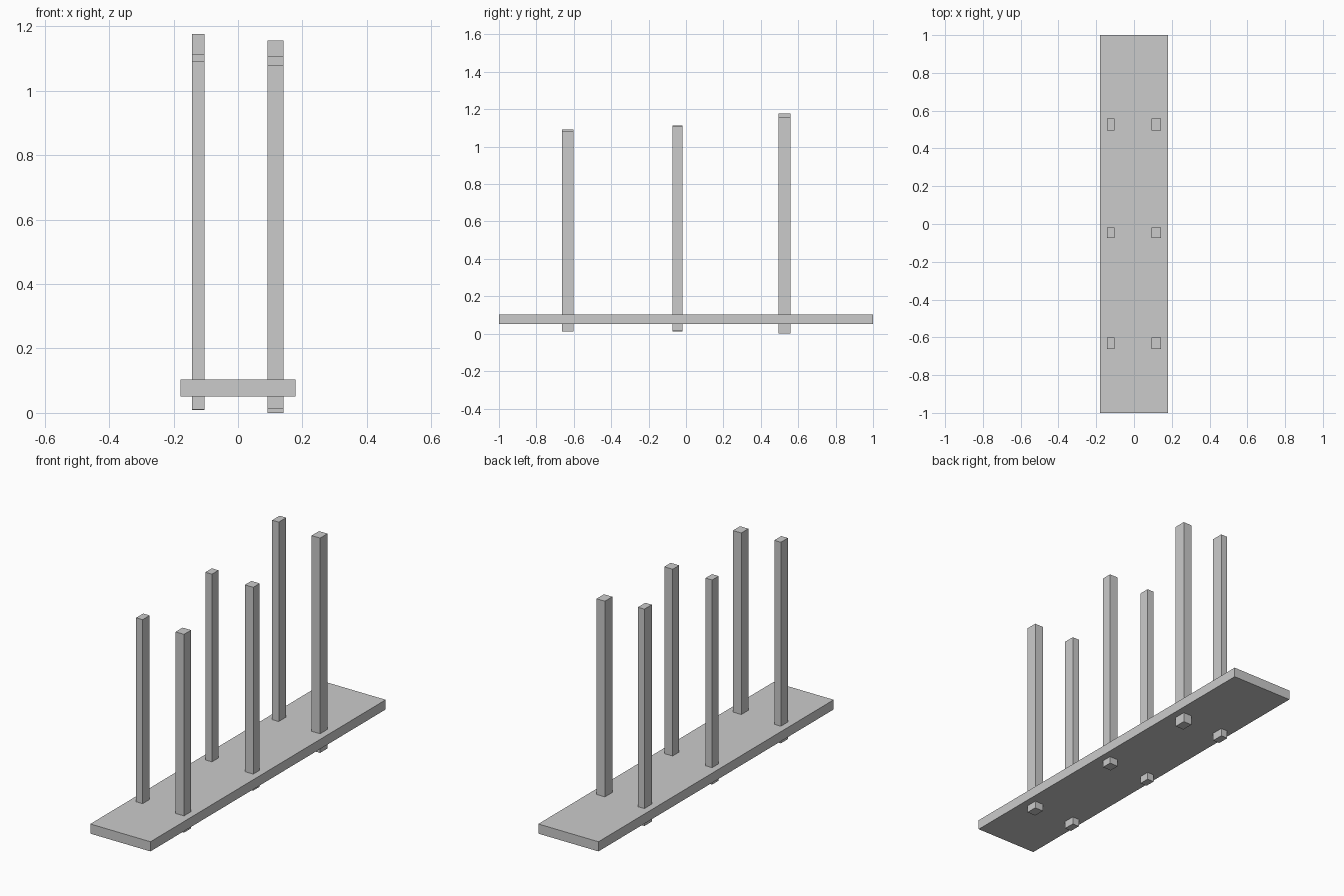
import bpy

if "Cube" in bpy.data.objects:
    bpy.data.objects.remove(bpy.data.objects["Cube"])


def box(name, x, y, z):
    """Add a box from its (min, max) extents on each axis."""
    bpy.ops.mesh.primitive_cube_add(size=1, location=[(a + b) / 2 for a, b in (x, y, z)])
    ob = bpy.context.object
    ob.name = name
    ob.scale = [b - a for a, b in (x, y, z)]
    bpy.ops.object.transform_apply(location=False, rotation=False, scale=True)
    return ob


# Long flat plank
box("plank", (-0.179, 0.179), (-1, 1), (0.051, 0.103))

# Three rows of square posts passing through the plank:
# row name, y extents, left z extents, right z extents
rows = [
    ("front", (-0.662, -0.602), (0.011, 1.093), (0.013, 1.080)),
    ("middle", (-0.073, -0.018), (0.012, 1.113), (0.014, 1.108)),
    ("back", (0.495, 0.558), (0.009, 1.176), (0.000, 1.156)),
]
for row, y, left_z, right_z in rows:
    box(f"{row}_left_post", (-0.143, -0.104), y, left_z)
    box(f"{row}_right_post", (0.092, 0.142), y, right_z)
